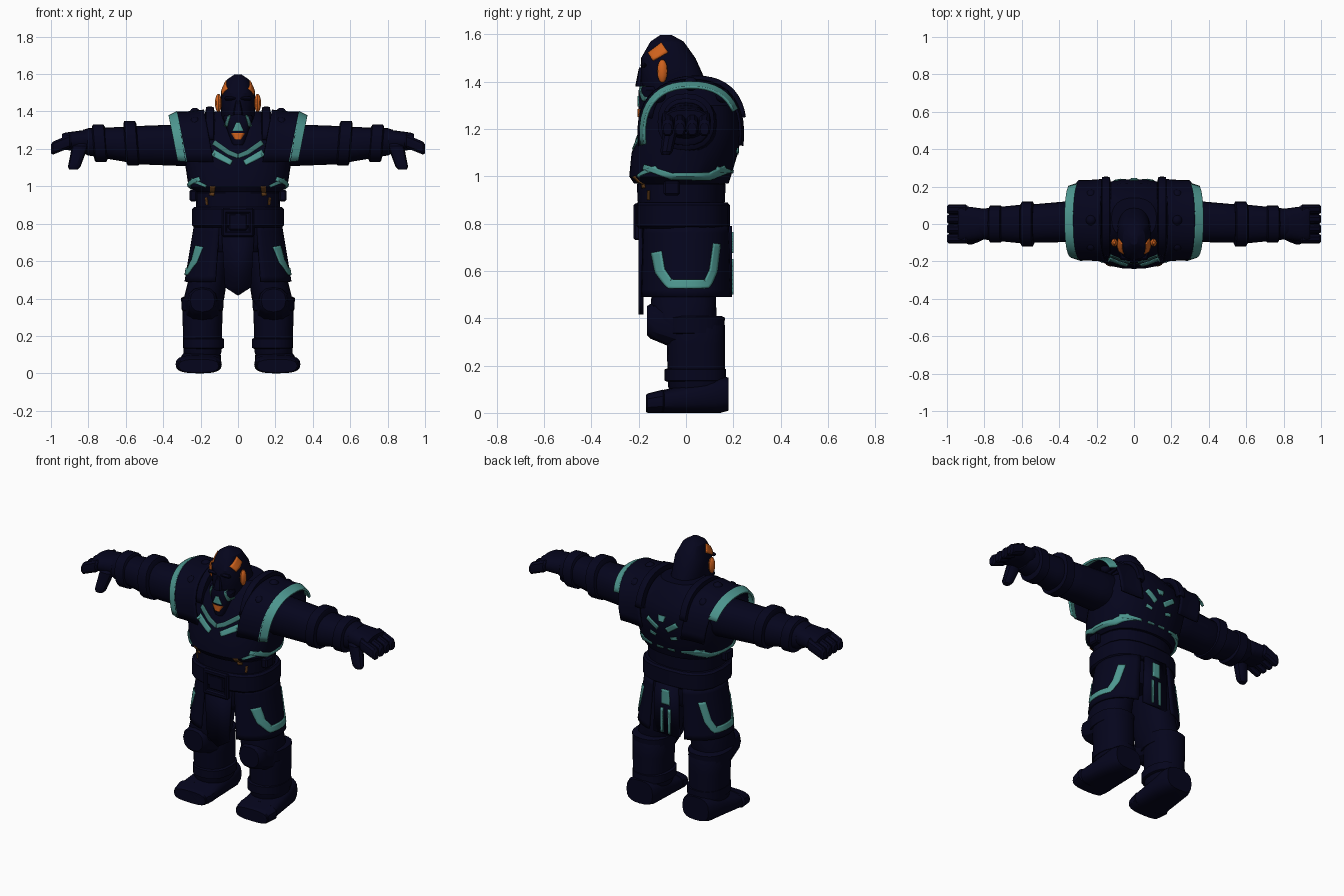
import bpy, bmesh, math
from mathutils import Vector, Matrix
from mathutils.bvhtree import BVHTree

if "Cube" in bpy.data.objects:
    bpy.data.objects.remove(bpy.data.objects["Cube"])


def material(name, *rgb):
    mat = bpy.data.materials.new(name)
    mat.use_nodes = True
    mat.diffuse_color = (*rgb, 1)
    mat.node_tree.nodes["Principled BSDF"].inputs["Base Color"].default_value = (*rgb, 1)
    return mat


NAVY = material("dark navy", .0015, .0015, .012)
TEAL = material("teal", .075, .31, .28)
DEEP = material("deep teal", .045, .18, .165)
ORANGE = material("orange", .62, .12, .012)
BROWN = material("brown", .12, .045, .01)
X, Y, Z = range(3)
made, hit_verts, hit_faces = [], [], []


def finish(name, bm, mat, mirror=False, thick=0, solid=True):
    """Turn the mesh into an object; solid parts can later carry painted strips."""
    bmesh.ops.recalc_face_normals(bm, faces=bm.faces)
    bm.verts.index_update()
    if solid:
        base = len(hit_verts)
        hit_verts.extend(v.co.copy() for v in bm.verts)
        hit_faces.extend([base + v.index for v in f.verts] for f in bm.faces)
    mesh = bpy.data.meshes.new(name)
    bm.to_mesh(mesh)
    bm.free()
    mesh.materials.append(mat)
    ob = bpy.data.objects.new(name, mesh)
    bpy.context.collection.objects.link(ob)
    if thick:
        modifier = ob.modifiers.new("thickness", "SOLIDIFY")
        modifier.thickness, modifier.offset = thick, 0
    if mirror:
        modifier = ob.modifiers.new("mirror", "MIRROR")
        modifier.use_mirror_merge = False
    made.append(ob)


def skin(name, axis, rings, mat=NAVY, mirror=False, sides=20, power=.85, arc=None, lean=0):
    """Skin rounded rings, each a centre with two radii; an arc gives an open shell."""
    bm = bmesh.new()
    u, v = [k for k in (X, Y, Z) if k != axis]
    first, last = arc or (0, 360)
    count = sides + 1 if arc else sides
    rows = []
    for centre, ru, rv in rings:
        row = []
        for i in range(count):
            angle = math.radians(first + (last - first) * i / sides)
            c, s = math.cos(angle), math.sin(angle)
            co = Vector(centre)
            co[u] += ru * math.copysign(abs(c) ** power, c)
            rise = rv * math.copysign(abs(s) ** power, s)
            co[v] += rise
            co[axis] += lean * rise
            row.append(bm.verts.new(co))
        rows.append(row)
    for low, high in zip(rows, rows[1:]):
        for i in range(sides):
            j = (i + 1) % count
            bm.faces.new((low[i], low[j], high[j], high[i]))
    if not arc:
        bm.faces.new(rows[0])
        bm.faces.new(rows[-1])
    finish(name, bm, mat, mirror, .012 if arc else 0)


def limb(name, axis, start, end, r_start, r_end, bulge=0, tip=.88, mirror=True, **style):
    """Tapered part between two points, with softened ends and an optional bulge."""
    rings = []
    for t in (0, .1, .35, .65, .9, 1):
        scale = tip if t in (0, 1) else 1 + bulge * math.sin(math.pi * t)
        radii = Vector(r_start).lerp(Vector(r_end), t) * scale
        rings.append((Vector(start).lerp(Vector(end), t), *radii))
    skin(name, axis, rings, mirror=mirror, **style)


def body(name, *spans):
    """Upright part from heights with half width, depth in front and depth behind."""
    skin(name, Z, [((0, (back - front) / 2, z), wide, (back + front) / 2)
                   for z, wide, front, back in spans], sides=32)


def box(name, loc, size, mirror=False):
    bm = bmesh.new()
    bmesh.ops.create_cube(bm, size=1, matrix=Matrix.LocRotScale(Vector(loc), None, Vector(size)))
    bmesh.ops.bevel(bm, geom=bm.edges[:], offset=.008, segments=1, affect="EDGES")
    finish(name, bm, NAVY, mirror)


def ball(name, loc, size, mat=NAVY):
    bm = bmesh.new()
    bmesh.ops.create_uvsphere(bm, u_segments=12, v_segments=8, radius=1,
                              matrix=Matrix.LocRotScale(Vector(loc), None, Vector(size)))
    finish(name, bm, mat, mirror=True)


def tabard(name, y, top, bottom, low, point):
    """Hanging cloth panel with a pointed or straight lower edge."""
    bm = bmesh.new()
    outline = [(-top, .79), (top, .79), (bottom, low), (0, point), (-bottom, low)]
    bm.faces.new([bm.verts.new((x, y, z)) for x, z in outline])
    finish(name, bm, NAVY, thick=.02)


# Torso, chest plate and belt
limb("belly", Z, (0, -.02, .65), (0, -.02, 1), (.21, .17), (.23, .19), mirror=False)
body("chest_plate", (.97, .23, .22, .18), (1, .265, .24, .19), (1.1, .28, .23, .22),
     (1.2, .29, .19, .24), (1.3, .26, .16, .22), (1.4, .12, .08, .14))
limb("belt", Z, (0, -.015, .78), (0, -.015, .89), (.245, .2), (.245, .2), tip=.95, mirror=False, power=.75)
for z in (.745, .87):
    box("buckle_bar", (0, -.205, z), (.17, .035, .03))
box("buckle_side", (.072, -.205, .81), (.026, .035, .15), mirror=True)
box("buckle_plate", (0, -.2, .81), (.1, .03, .09))
box("side_clasp", (.24, -.06, .95), (.04, .07, .06), mirror=True)

# Skirt flaps and hanging panels
limb("skirt_flap", Z, (0, 0, .79), (0, 0, .49), (.23, .19), (.28, .2), tip=1, power=.9, arc=(-67, 67))
tabard("front_tabard", -.19, .09, .07, .46, .415)
tabard("back_tabard", .185, .075, .085, .49, .49)

# Legs, knee guards and boots
limb("thigh", Z, (.11, -.01, .76), (.19, -.01, .36), (.09, .13), (.11, .14))
limb("shin", Z, (.19, .045, .08), (.19, .04, .4), (.1, .12), (.11, .125))
limb("ankle_band", Z, (.185, .04, .13), (.185, .04, .19), (.11, .13), (.11, .13))
limb("boot_cuff", Z, (.19, .03, .33), (.19, .03, .41), (.11, .13), (.115, .135))
limb("knee_guard", Y, (.19, -.02, .36), (.19, -.165, .39), (.1, .1), (.075, .07), sides=12)
limb("foot", Y, (.19, .18, .08), (.21, -.17, .04), (.1, .08), (.12, .04), power=.7)
limb("toe_cap", Y, (.21, -.09, .05), (.21, -.17, .04), (.125, .05), (.11, .04), power=.7)

# Arms, bracers and hands
limb("upper_arm", X, (.2, .02, 1.22), (.6, 0, 1.22), (.115, .115), (.1, .1))
limb("bracer", X, (.54, 0, 1.22), (.83, 0, 1.24), (.11, .1), (.08, .07))
for x, r in ((.57, .12), (.74, .1)):
    limb("bracer_band", X, (x - .035, 0, 1.23), (x + .035, 0, 1.23), (r, r), (r, r), lean=.08)
limb("palm", X, (.79, 0, 1.245), (.94, 0, 1.24), (.08, .06), (.1, .045))
for i in range(4):
    y = .052 * (i - 1.5)
    limb("finger", X, (.89, y, 1.245), (1, y, 1.2), (.027, .038), (.026, .036), tip=.7, sides=10)
limb("thumb", Z, (.84, -.06, 1.23), (.88, -.085, 1.09), (.045, .035), (.032, .026), tip=.7, sides=10)

# Shoulder armour
limb("pauldron", X, (.14, .02, 1.18), (.29, .02, 1.18), (.22, .225), (.21, .215), bulge=-.02, tip=1, arc=(-10, 190), lean=.18)
limb("pauldron_rim", X, (.28, .02, 1.18), (.33, .02, 1.18), (.212, .217), (.195, .195), tip=1, arc=(25, 190), lean=.2, mat=TEAL)
limb("pauldron_crest", X, (.13, .04, 1.2), (.17, .04, 1.2), (.21, .22), (.21, .22), arc=(10, 170))
for degrees in (50, 90, 130):
    a = math.radians(degrees)
    ball("pauldron_stud", (.23, .02 + .21 * math.cos(a), 1.18 + .21 * math.sin(a)), (.03, .03, .03))

# Head
body("head", (1.24, .08, .14, .12), (1.4, .09, .19, .085), (1.5, .09, .19, .04),
     (1.57, .06, .15, -.01), (1.597, .02, .11, -.06))
limb("beard", Z, (0, -.17, 1.22), (0, -.15, 1.38), (.03, .03), (.085, .05), mirror=False)
limb("nose", Z, (0, -.195, 1.38), (0, -.185, 1.46), (.028, .02), (.012, .014), mirror=False, sides=8)
box("brow", (.042, -.18, 1.47), (.066, .025, .02), mirror=True)
ball("ear", (.105, -.1, 1.445), (.018, .022, .05), ORANGE)

surface = BVHTree.FromPolygons(hit_verts, hit_faces)


def stroke(name, axis, side, points, w_start, w_end, mat=TEAL, mirror=True, lift=.003):
    """Thin painted strip laid on the body along a path seen from the given side."""
    points = [Vector(p) for p in points]
    path = [a.lerp(b, i / 8) for a, b in zip(points, points[1:]) for i in range(8)] + points[-1:]
    aim = Vector((0, 0, 0))
    aim[axis] = -side
    bm, rows = bmesh.new(), []
    for i, p in enumerate(path):
        along = (path[min(i + 1, len(path) - 1)] - path[max(i - 1, 0)]).normalized()
        width = w_start + (w_end - w_start) * i / (len(path) - 1)
        row = []
        for k in range(-2, 3):
            q = p + along.orthogonal() * width * k / 4
            flat = Vector((0, q.x, q.y)) if axis == X else Vector((q.x, 0, q.y))
            hit = surface.ray_cast(flat - aim * 2, aim)[0]
            row.append(hit and bm.verts.new(hit - aim * lift))
        rows.append(row)
    for a, b in zip(rows, rows[1:]):
        for i in range(len(a) - 1):
            quad = (a[i], a[i + 1], b[i + 1], b[i])
            if all(quad) and max((v.co - quad[0].co).length for v in quad) < .08:
                bm.faces.new(quad)
    finish(name, bm, mat, mirror, .006, solid=False)


# Painted marks on the front
FRONT, BACK, SIDE = (Y, -1), (Y, 1), (X, 1)
stroke("chest_chevron", *FRONT, [(.13, 1.235), (.05, 1.18), (0, 1.16)], .027, .022, DEEP)
stroke("chest_bar", *FRONT, [(.135, 1.18), (.035, 1.125)], .035, .028)
stroke("chest_hem_mark", *FRONT, [(.25, 1.035), (.17, 1)], .02, .012)
stroke("belly_mark", *FRONT, [(.135, 1), (.14, .95)], .028, .024, BROWN)
stroke("waist_mark", *FRONT, [(.17, .94), (.165, .9)], .01, .01, BROWN)
stroke("beard_mark", *FRONT, [(0, 1.34), (0, 1.295)], .02, .06, mirror=False)
stroke("throat_mark", *FRONT, [(0, 1.285), (0, 1.25)], .075, .03, ORANGE, mirror=False)
stroke("cheek_mark", *FRONT, [(.045, 1.38), (.065, 1.32)], .012, .016, DEEP)

# Painted marks on the sides
stroke("scalp_patch", *SIDE, [(-.15, 1.505), (-.09, 1.545)], .04, .05, ORANGE)
stroke("side_trim", *SIDE, [(-.18, 1.04), (-.06, 1), (.1, 1), (.17, 1.03)], .022, .035)
stroke("flap_trim", *SIDE, [(-.125, .68), (-.11, .6), (-.07, .545), (.09, .545), (.115, .6), (.13, .715)], .045, .03, lift=.01)

# Painted marks on the back
stroke("back_trim", *BACK, [(.22, 1.03), (.1, 1.02)], .022, .012)
stroke("spine_trim", *BACK, [(.06, 1.02), (.015, 1.02)], .014, .01, DEEP)
stroke("back_chevron", *BACK, [(.1, 1.2), (.03, 1.15)], .03, .03)
stroke("back_dash", *BACK, [(.09, 1.11), (.05, 1.1)], .02, .015)
stroke("spine_mark", *BACK, [(0, 1.235), (0, 1.2)], .05, .03, mirror=False)
stroke("tabard_block", *BACK, [(0, .765), (0, .675)], .05, .055, mirror=False, lift=.013)
stroke("tabard_line", *BACK, [(.025, .65), (.025, .5)], .018, .014, lift=.013)

# Soft shading with crisp edges
bpy.ops.object.select_all(action="DESELECT")
for ob in made:
    ob.select_set(True)
bpy.context.view_layer.objects.active = made[0]
bpy.ops.object.shade_smooth_by_angle()
